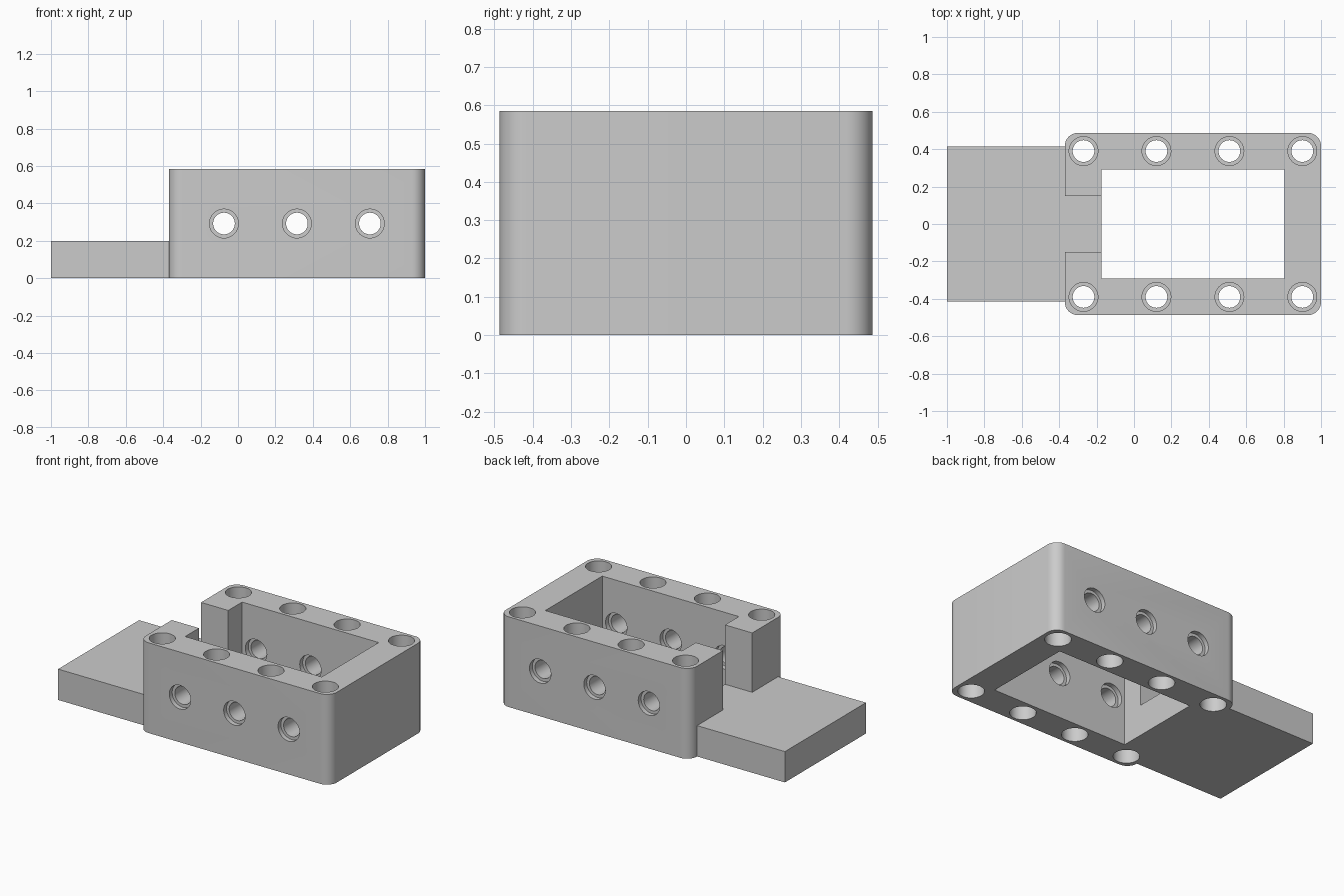
import bpy, bmesh, math
from mathutils import Matrix, Vector

cube = bpy.data.objects.get("Cube")
if cube:
    bpy.data.objects.remove(cube, do_unlink=True)

# Main dimensions
TOP = 0.585
HALF_W = 0.487
X_BACK, X_FRONT = -0.37, 1.0
PITCH = 0.39
BORE, LIP = 0.058, 0.077

grey = bpy.data.materials.new("plain grey")
grey.use_nodes = True
colour = (0.6, 0.6, 0.6, 1)
grey.diffuse_color = colour
grey.node_tree.nodes["Principled BSDF"].inputs["Base Color"].default_value = colour


def to_object(name, bm):
    bmesh.ops.recalc_face_normals(bm, faces=bm.faces)
    mesh = bpy.data.meshes.new(name)
    bm.to_mesh(mesh)
    bm.free()
    mesh.materials.append(grey)
    obj = bpy.data.objects.new(name, mesh)
    bpy.context.collection.objects.link(obj)
    return obj


def box(name, lo, hi, corner=0):
    bm = bmesh.new()
    lo, hi = Vector(lo), Vector(hi)
    size = hi - lo
    bmesh.ops.create_cube(bm, size=1, matrix=Matrix.Translation((lo + hi) / 2) @ Matrix.Diagonal((*size, 1)))
    if corner:
        upright = [e for e in bm.edges if abs(e.verts[0].co.z - e.verts[1].co.z) > 0.1]
        bmesh.ops.bevel(bm, geom=upright, offset=corner, segments=8, profile=0.5, affect='EDGES')
    return to_object(name, bm)


def add_shaft(bm, length, lip_depth, matrix):
    """Closed bore cutter centred on its axis, wider at both ends."""
    half, over = length / 2, 0.01
    steps = [(LIP, -half - over), (LIP, -half + lip_depth), (BORE, -half + lip_depth),
             (BORE, half - lip_depth), (LIP, half - lip_depth), (LIP, half + over)]
    n = 40
    rings = []
    for r, z in steps:
        rings.append([bm.verts.new(matrix @ Vector((r * math.cos(math.tau * i / n),
                                                    r * math.sin(math.tau * i / n), z)))
                      for i in range(n)])
    for a, b in zip(rings, rings[1:]):
        for i in range(n):
            j = (i + 1) % n
            bm.faces.new((a[i], a[j], b[j], b[i]))
    bm.faces.new(rings[0])
    bm.faces.new(rings[-1])


def combine(target, tool, operation):
    mod = target.modifiers.new(operation.lower(), 'BOOLEAN')
    mod.operation, mod.solver, mod.object = operation, 'EXACT', tool
    bpy.context.view_layer.update()
    graph = bpy.context.evaluated_depsgraph_get()
    result = bpy.data.meshes.new_from_object(target.evaluated_get(graph))
    target.modifiers.clear()
    target.data = result
    bpy.data.objects.remove(tool, do_unlink=True)


# Rounded frame block with the flat tongue
frame = box("frame_with_tongue", (X_BACK, -HALF_W, 0), (X_FRONT, HALF_W, TOP), 0.07)
tongue = box("tongue", (-1, -0.415, 0), (-0.25, 0.415, 0.2))
combine(frame, tongue, 'UNION')

# Slot above the tongue, then the open centre
combine(frame, box("slot_cutter", (-0.5, -0.15, 0.2), (0, 0.15, 0.8)), 'DIFFERENCE')
combine(frame, box("centre_cutter", (-0.175, -0.292, -0.1), (0.805, 0.292, 0.8)), 'DIFFERENCE')

# Upright holes along both rails
bm = bmesh.new()
for side in (-1, 1):
    for i in range(4):
        add_shaft(bm, TOP, 0.15, Matrix.Translation((-0.27 + i * PITCH, side * PITCH, TOP / 2)))
combine(frame, to_object("upright_hole_cutter", bm), 'DIFFERENCE')

# Cross holes through both rails
bm = bmesh.new()
turn = Matrix.Rotation(math.pi / 2, 4, 'X')
for side in (-1, 1):
    for i in range(3):
        place = Matrix.Translation((-0.075 + i * PITCH, side * PITCH, TOP / 2))
        add_shaft(bm, 0.195, 0.03, place @ turn)
combine(frame, to_object("cross_hole_cutter", bm), 'DIFFERENCE')

# Smooth the curves and keep the edges sharp
bpy.ops.object.select_all(action='DESELECT')
frame.select_set(True)
bpy.context.view_layer.objects.active = frame
bpy.ops.object.shade_smooth_by_angle(angle=math.radians(30))
